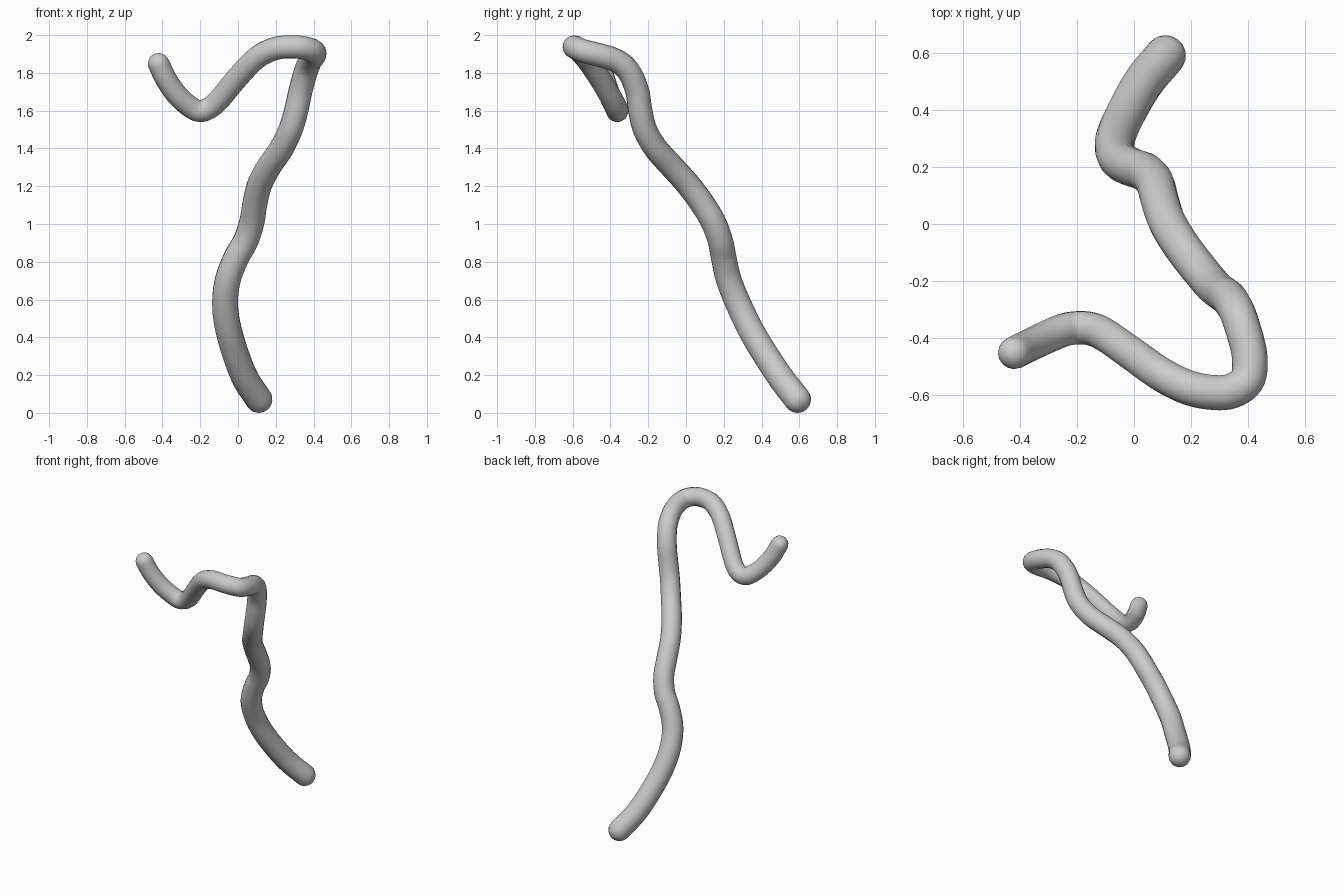
import bpy, math
from mathutils import Vector

if "Cube" in bpy.data.objects:
    bpy.data.objects.remove(bpy.data.objects["Cube"])

# centreline of the bent tube, bottom to free tip
path = [(0.11, 0.59, 0.072), (0.03, 0.492, 0.2), (-0.04, 0.365, 0.4), (-0.068, 0.285, 0.56),
        (-0.055, 0.228, 0.7), (-0.01, 0.2, 0.82), (0.04, 0.182, 0.91), (0.073, 0.145, 1.01),
        (0.09, 0.085, 1.11), (0.115, 0.01, 1.21), (0.165, -0.075, 1.305), (0.23, -0.16, 1.4),
        (0.278, -0.217, 1.5), (0.308, -0.242, 1.6), (0.332, -0.26, 1.71), (0.36, -0.305, 1.81),
        (0.383, -0.37, 1.865), (0.405, -0.46, 1.895), (0.4, -0.54, 1.915), (0.36, -0.578, 1.93),
        (0.3, -0.592, 1.937), (0.2, -0.577, 1.93), (0.1, -0.53, 1.88), (0.0, -0.46, 1.778),
        (-0.1, -0.39, 1.658), (-0.15, -0.368, 1.615), (-0.2, -0.364, 1.598),
        (-0.25, -0.373, 1.618), (-0.32, -0.403, 1.68), (-0.38, -0.432, 1.765), (-0.42, -0.452, 1.848)]
pts = [Vector(p) for p in path]
R0, R1, STEPS = 0.072, 0.057, 5


def catmull(a, b, c, d, t):
    return 0.5 * (2 * b + (c - a) * t + (2 * a - 5 * b + 4 * c - d) * t ** 2
                  + (3 * b - a - 3 * c + d) * t ** 3)


ext = [2 * pts[0] - pts[1]] + pts + [2 * pts[-1] - pts[-2]]
line = [catmull(*ext[i:i + 4], s / STEPS) for i in range(len(pts) - 1) for s in range(STEPS)]
line.append(pts[-1])

# radius tapers along the length
dist = [0.0]
for a, b in zip(line, line[1:]):
    dist.append(dist[-1] + (b - a).length)
rad = [R0 + (R1 - R0) * d / dist[-1] for d in dist]

# round ends: rings shrinking along a quarter circle
def cap(end, inner, r):
    out = (end - inner).normalized()
    angles = [math.radians(a) for a in (15, 30, 45, 60, 75, 89)]
    return [(end + out * r * math.sin(a), r * math.cos(a)) for a in angles]

samples = (cap(line[0], line[1], R0)[::-1] + list(zip(line, rad))
           + cap(line[-1], line[-2], R1))

curve = bpy.data.curves.new("bent_tube", "CURVE")
curve.dimensions = "3D"
curve.bevel_depth = 1.0
curve.bevel_resolution = 6
curve.use_fill_caps = True
spline = curve.splines.new("POLY")
spline.points.add(len(samples) - 1)
for sp, (co, r) in zip(spline.points, samples):
    sp.co = (*co, 1)
    sp.radius = r

tube = bpy.data.objects.new("bent_tube", curve)
bpy.context.collection.objects.link(tube)
bpy.context.view_layer.objects.active = tube
tube.select_set(True)
bpy.ops.object.convert(target="MESH")
tube = bpy.context.object
bpy.ops.object.shade_smooth()

grey = bpy.data.materials.new("light_grey")
grey.diffuse_color = (0.6, 0.6, 0.6, 1)
grey.use_nodes = True
grey.node_tree.nodes["Principled BSDF"].inputs["Base Color"].default_value = grey.diffuse_color
tube.data.materials.clear()
tube.data.materials.append(grey)
